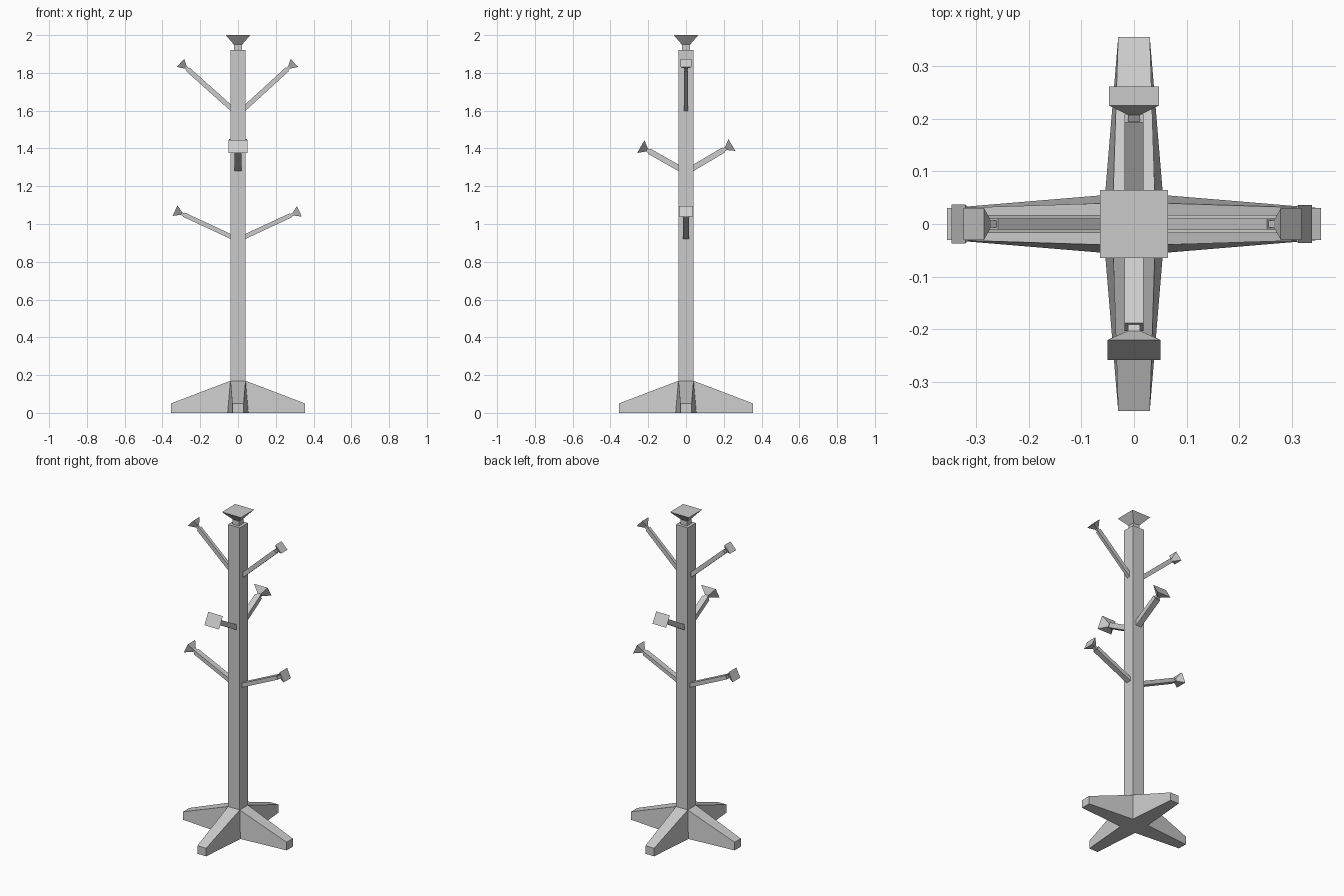
import bpy
import math
from mathutils import Matrix, Vector

if "Cube" in bpy.data.objects:
    bpy.data.objects.remove(bpy.data.objects["Cube"], do_unlink=True)

GREY = (0.6, 0.6, 0.6, 1.0)
grey = bpy.data.materials.new("plain grey")
grey.use_nodes = True
grey.diffuse_color = GREY
grey.node_tree.nodes["Principled BSDF"].inputs["Base Color"].default_value = GREY


def loft(name, rings, matrix=Matrix()):
    """Skin a row of four-cornered rings and cap both ends."""
    verts = [matrix @ Vector(v) for ring in rings for v in ring]
    faces = [(3, 2, 1, 0)]
    for r in range(len(rings) - 1):
        a, b = 4 * r, 4 * r + 4
        for i in range(4):
            j = (i + 1) % 4
            faces.append((a + i, a + j, b + j, b + i))
    last = len(verts) - 4
    faces.append(tuple(range(last, last + 4)))
    mesh = bpy.data.meshes.new(name)
    mesh.from_pydata(verts, [], faces)
    mesh.materials.append(grey)
    obj = bpy.data.objects.new(name, mesh)
    bpy.context.collection.objects.link(obj)
    return obj


def rect(z, w, h):
    return [(-w, -h, z), (w, -h, z), (w, h, z), (-w, h, z)]


def turn(degrees):
    return Matrix.Rotation(math.radians(degrees), 4, "Z")


# Square post with a flared foot, and the finial on top
loft("post", [rect(0, .055, .055), rect(.17, .04, .04), rect(1.92, .04, .04)])
loft("finial", [rect(1.915, .022, .022), rect(1.95, .022, .022),
                rect(2.0, .065, .065)])

# Four sloping legs
SIDES = {"left": 0, "back": 90, "right": 180, "front": 270}
for side, angle in SIDES.items():
    inner = [(.055, -.055, 0), (.055, .055, 0), (.04, .04, .17), (.04, -.04, .17)]
    outer = [(.355, -.03, 0), (.355, .03, 0), (.355, .03, .05), (.355, -.03, .05)]
    loft(side + "_leg", [inner, outer], turn(angle))


def peg(name, angle, root_z, reach, tip_z, arm, head):
    """Rising arm with a narrow neck and a flared square head."""
    start, tip = Vector((.03, 0, root_z)), Vector((reach, 0, tip_z))
    axis = (tip - start).normalized()
    side = Vector((0, 1, 0))
    up = axis.cross(side)
    frame = Matrix((side, -up, axis)).transposed().to_4x4()
    frame.translation = start
    # Keep the frame right-handed so faces point outward
    if frame.determinant() < 0:
        frame = frame @ Matrix.Scale(-1, 4, (1, 0, 0))
    length = (tip - start).length
    w, h = arm
    loft(name, [rect(0, w, h), rect(length - .05, w, h),
                rect(length - .05, w * .65, h * .65),
                rect(length - .036, w * .65, h * .65),
                rect(length, *head)], turn(angle) @ frame)


# Three pairs of pegs
peg("upper_left_peg", SIDES["left"], 1.608, .298, 1.853, (.01, .013), (.03, .029))
peg("upper_right_peg", SIDES["right"], 1.608, .304, 1.853, (.01, .013), (.03, .029))
peg("front_peg", SIDES["front"], 1.292, .239, 1.41, (.018, .015), (.05, .039))
peg("back_peg", SIDES["back"], 1.292, .243, 1.418, (.018, .015), (.047, .036))
peg("lower_left_peg", SIDES["left"], .93, .325, 1.067, (.017, .012), (.036, .031))
peg("lower_right_peg", SIDES["right"], .93, .333, 1.071, (.017, .012), (.037, .031))
